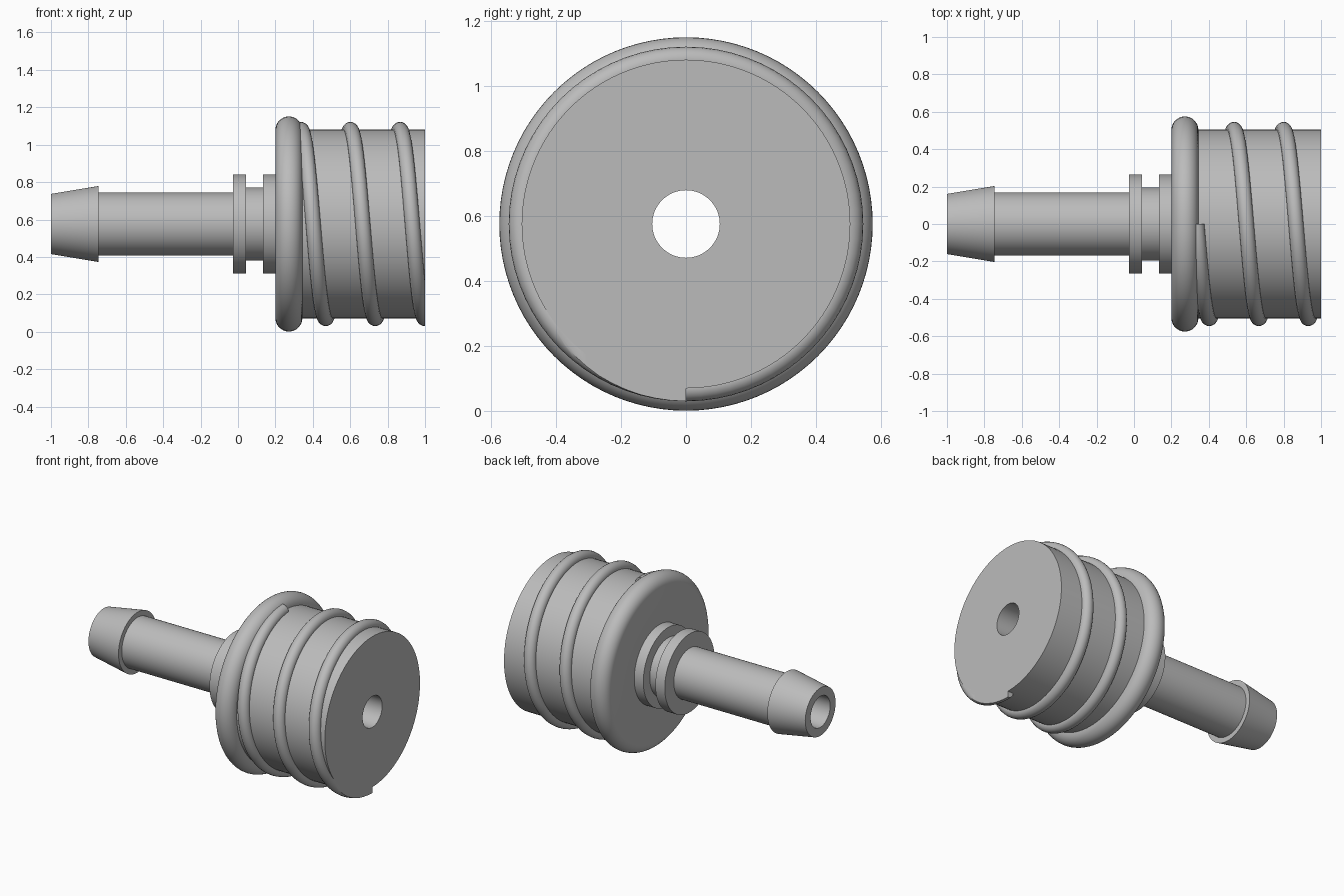
import bpy
import bmesh
from math import cos, sin, pi, tau, radians
from mathutils import Vector

if "Cube" in bpy.data.objects:
    bpy.data.objects.remove(bpy.data.objects["Cube"], do_unlink=True)

AXIS_Z = 0.576        # height of the turning axis, which runs along x
BODY_R = 0.506
BORE_R = 0.104

grey = bpy.data.materials.new("plain grey")
grey.use_nodes = True
colour = (0.5, 0.5, 0.5, 1)
grey.diffuse_color = colour
grey.node_tree.nodes["Principled BSDF"].inputs["Base Color"].default_value = colour


def finish(name, bm):
    bmesh.ops.recalc_face_normals(bm, faces=bm.faces)
    mesh = bpy.data.meshes.new(name)
    bm.to_mesh(mesh)
    bm.free()
    mesh.materials.append(grey)
    obj = bpy.data.objects.new(name, mesh)
    bpy.context.collection.objects.link(obj)
    obj.location.z = AXIS_Z
    bpy.ops.object.select_all(action="DESELECT")
    obj.select_set(True)
    bpy.context.view_layer.objects.active = obj
    bpy.ops.object.shade_smooth_by_angle(angle=radians(30))
    return obj


def bridge(bm, a, b):
    n = len(a)
    for i in range(n):
        j = (i + 1) % n
        bm.faces.new((a[i], a[j], b[j], b[i]))


def turn(name, profile, sides=96):
    """Revolve a closed (x, radius) profile about the x axis."""
    bm = bmesh.new()
    rings = [[bm.verts.new((x, r * sin(tau * i / sides), r * cos(tau * i / sides)))
              for i in range(sides)] for x, r in profile]
    for k, ring in enumerate(rings):
        bridge(bm, ring, rings[(k + 1) % len(rings)])
    return finish(name, bm)


# Turned fitting: tapered barb, stem, two collars, rounded flange, wide plug, bore
FLANGE_X, FLANGE_ROUND, FLANGE_R = 0.272, 0.072, 0.575
rim = [(FLANGE_X - FLANGE_ROUND * cos(pi * i / 16),
        FLANGE_R - FLANGE_ROUND + FLANGE_ROUND * sin(pi * i / 16)) for i in range(16)]
turn("hose_fitting", [
    (-1, BORE_R), (-1, 0.161), (-0.747, 0.203), (-0.747, 0.168),
    (-0.027, 0.168), (-0.027, 0.264), (0.043, 0.264), (0.043, 0.195),
    (0.133, 0.195), (0.133, 0.264), (0.2, 0.264),
    *rim, (0.344, BODY_R), (1, BODY_R), (1, BORE_R)])

# Round helical thread: starts at the top, ends at the bottom, trimmed by the end face
PITCH, TURNS, START_X, TUBE_R = 0.265, 2.5, 0.336, 0.04
STEPS, TUBE_SIDES = 180, 20
bm = bmesh.new()
rings = []
for s in range(STEPS + 1):
    turns = TURNS * s / STEPS
    out = Vector((0, -sin(tau * turns), cos(tau * turns)))
    centre = out * BODY_R + Vector((START_X + PITCH * turns, 0, 0))
    rings.append([bm.verts.new(centre + TUBE_R * (out * cos(tau * i / TUBE_SIDES)
                  + Vector((sin(tau * i / TUBE_SIDES), 0, 0))))
                  for i in range(TUBE_SIDES)])
for a, b in zip(rings, rings[1:]):
    bridge(bm, a, b)
for end in (rings[0], rings[-1]):
    bm.faces.new(end)
cut = bmesh.ops.bisect_plane(bm, geom=bm.verts[:] + bm.edges[:] + bm.faces[:],
                             plane_co=(1, 0, 0), plane_no=(1, 0, 0), clear_outer=True)
bmesh.ops.holes_fill(bm, edges=[e for e in bm.edges if e.is_boundary], sides=0)
finish("screw_thread", bm)
